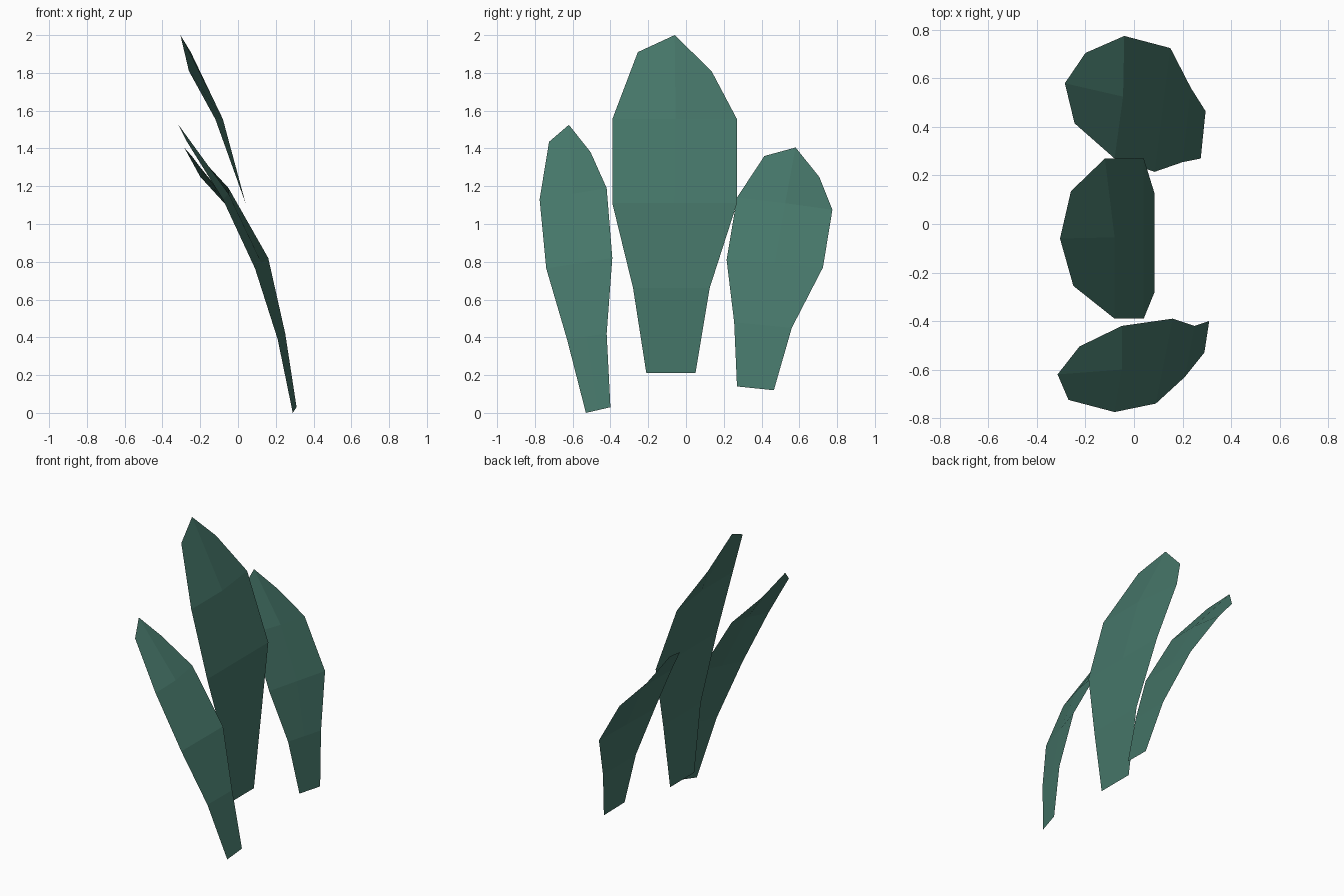
import bpy
from mathutils import Vector

green = bpy.data.materials.new("leaf_green")
green.diffuse_color = (0.06, 0.18, 0.14, 1)


def leaf(name, rows, fold, tip):
    """Thin blade: rows of (left edge, right edge) from base up, a midrib, three tip points."""
    verts = []
    for left, right in rows:
        a, b = Vector(left), Vector(right)
        verts += [a, (a + b) / 2, b]
    verts[-2] = Vector(fold)          # midrib point where the tip folds
    verts += [Vector(p) for p in tip]
    faces = [(3 * r + c, 3 * r + c + 1, 3 * r + c + 4, 3 * r + c + 3)
             for r in range(len(rows)) for c in range(2)]
    mesh = bpy.data.meshes.new(name)
    mesh.from_pydata(verts, [], faces)
    mesh.materials.append(green)
    obj = bpy.data.objects.new(name, mesh)
    bpy.context.collection.objects.link(obj)
    return obj


# Tall centre leaf
leaf("centre_leaf",
     [((0.085, -0.21, 0.21), (0.085, 0.05, 0.21)),
      ((0.085, -0.28, 0.66), (0.085, 0.125, 0.66)),
      ((0.04, -0.39, 1.11), (0.04, 0.27, 1.11)),
      ((-0.08, -0.39, 1.555), (-0.12, 0.27, 1.555))],
     (-0.08, -0.055, 1.555),
     [(-0.25, -0.255, 1.91), (-0.305, -0.06, 2.0), (-0.26, 0.135, 1.81)])

# Narrow front leaf
leaf("front_leaf",
     [((0.29, -0.53, 0.0), (0.31, -0.4, 0.03)),
      ((0.21, -0.63, 0.39), (0.25, -0.42, 0.42)),
      ((0.09, -0.74, 0.765), (0.16, -0.39, 0.82)),
      ((-0.08, -0.775, 1.13), (-0.05, -0.42, 1.19))],
     (-0.05, -0.6, 1.16),
     [(-0.27, -0.725, 1.435), (-0.315, -0.62, 1.525), (-0.225, -0.505, 1.38)])

# Broad back leaf
leaf("back_leaf",
     [((0.275, 0.27, 0.14), (0.295, 0.465, 0.12)),
      ((0.2, 0.255, 0.48), (0.235, 0.56, 0.45)),
      ((0.085, 0.215, 0.81), (0.15, 0.725, 0.77)),
      ((-0.08, 0.27, 1.14), (-0.04, 0.775, 1.075))],
     (-0.045, 0.525, 1.11),
     [(-0.245, 0.415, 1.36), (-0.285, 0.58, 1.405), (-0.2, 0.705, 1.25)])
